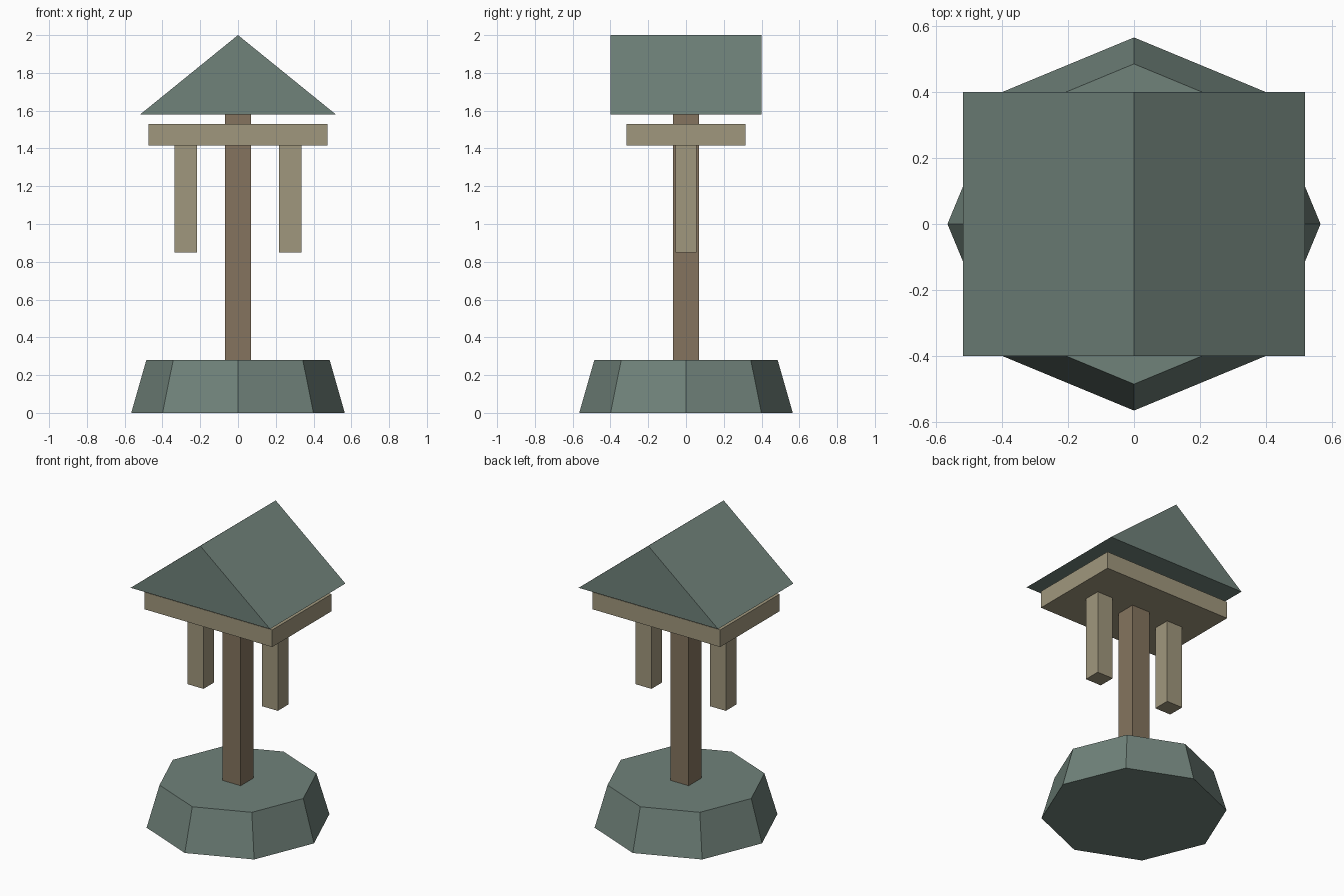
import bpy
import math

if "Cube" in bpy.data.objects:
    bpy.data.objects.remove(bpy.data.objects["Cube"])


def srgb(r, g, b):
    def lin(c):
        c /= 255
        return c / 12.92 if c <= 0.04045 else ((c + 0.055) / 1.055) ** 2.4
    return (lin(r), lin(g), lin(b), 1.0)


def material(name, rgb):
    m = bpy.data.materials.new(name)
    m.diffuse_color = srgb(*rgb)
    m.use_nodes = True
    m.node_tree.nodes["Principled BSDF"].inputs["Base Color"].default_value = m.diffuse_color
    return m


slate = material("slate_green", (112, 130, 122))
wood = material("brown_wood", (133, 116, 94))
tan = material("pale_tan", (160, 151, 125))


def mesh_object(name, verts, faces, mat):
    me = bpy.data.meshes.new(name)
    me.from_pydata(verts, [], faces)
    me.materials.append(mat)
    ob = bpy.data.objects.new(name, me)
    bpy.context.collection.objects.link(ob)
    return ob


def box(name, x, hx, hy, z0, z1, mat):
    """Box centred on (x, 0) with half sizes hx, hy between two heights."""
    bpy.ops.mesh.primitive_cube_add(size=1, location=(x, 0, (z0 + z1) / 2))
    ob = bpy.context.object
    ob.name = name
    ob.scale = (2 * hx, 2 * hy, z1 - z0)
    bpy.ops.object.transform_apply(location=False, rotation=False, scale=True)
    ob.data.materials.append(mat)
    return ob


# Octagonal tapered base, corners on the axes
ring = [(math.cos(i * math.pi / 4), math.sin(i * math.pi / 4)) for i in range(8)]
verts = [(r * c, r * s, z) for r, z in ((0.565, 0), (0.485, 0.28)) for c, s in ring]
faces = [(i, (i + 1) % 8, (i + 1) % 8 + 8, i + 8) for i in range(8)]
faces += [tuple(range(7, -1, -1)), tuple(range(8, 16))]
mesh_object("base", verts, faces, slate)

# Central post, tray and the two hanging blocks
box("post", 0, 0.068, 0.068, 0.28, 1.58, wood)
box("tray", 0, 0.475, 0.315, 1.415, 1.53, tan)
for side, label in ((-1, "left"), (1, "right")):
    box("hanging_block_" + label, side * 0.276, 0.059, 0.056, 0.85, 1.415, tan)

# Gabled roof, ridge running front to back
verts = [(x, y, z) for y in (-0.4, 0.4)
         for x, z in ((-0.518, 1.58), (0.518, 1.58), (0, 2.0))]
faces = [(0, 1, 2), (5, 4, 3), (0, 3, 4, 1), (1, 4, 5, 2), (2, 5, 3, 0)]
mesh_object("roof", verts, faces, slate)
